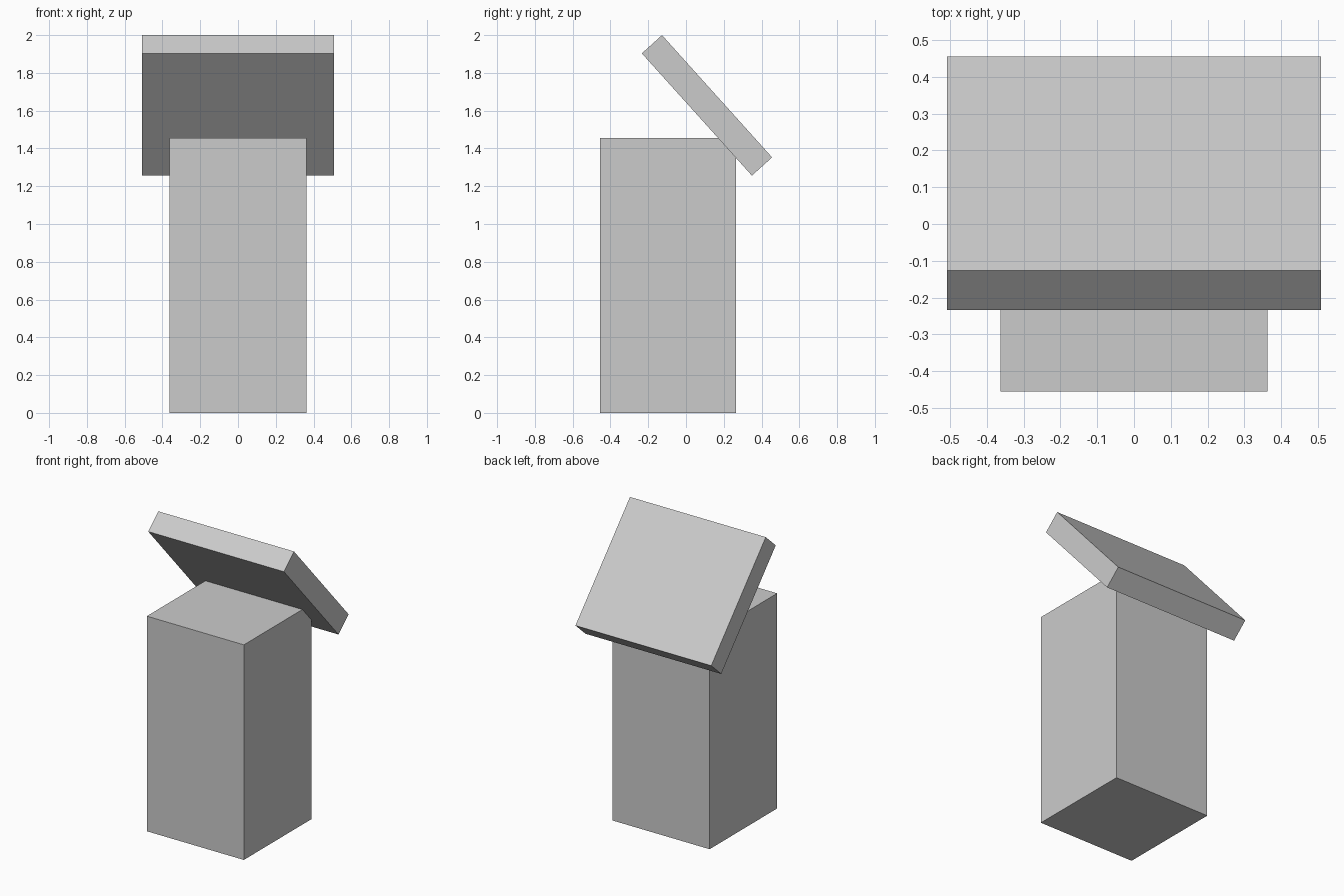
import bpy
from math import radians

if "Cube" in bpy.data.objects:
    bpy.data.objects.remove(bpy.data.objects["Cube"])


def box(name, size, centre, tilt=0.0):
    bpy.ops.mesh.primitive_cube_add(size=1, location=centre)
    obj = bpy.context.object
    obj.name = name
    obj.scale = size
    bpy.ops.object.transform_apply(location=False, rotation=False, scale=True)
    obj.rotation_euler.x = radians(tilt)
    return obj


# Tall square body
box("bin_body", (0.726, 0.722, 1.455), (0, -0.095, 0.7275))

# Open lid, tilted down over the back top edge
box("tilted_lid", (1.016, 0.871, 0.144), (0, 0.111, 1.628), tilt=-48)
